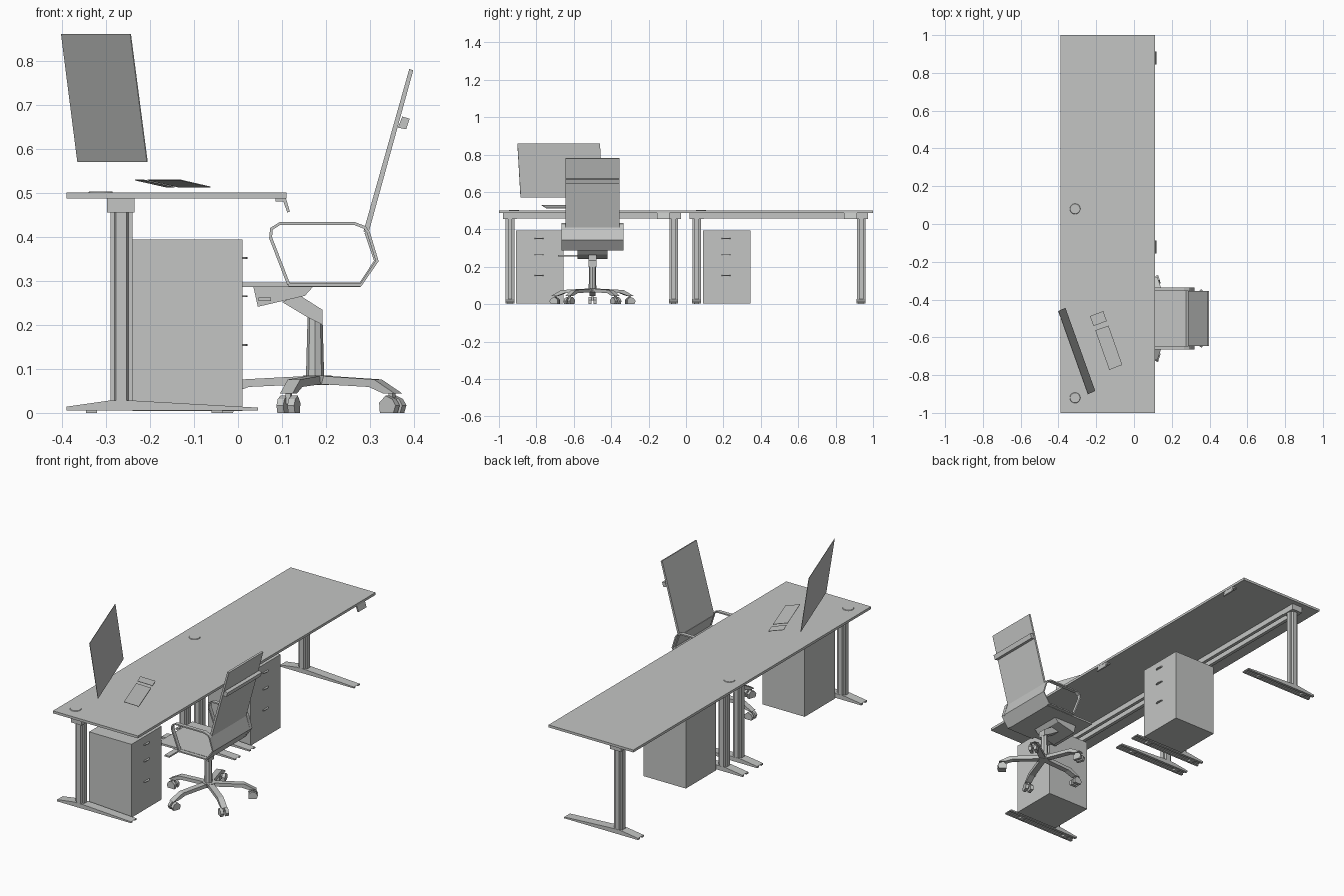
import bpy, bmesh, math
from mathutils import Vector, Matrix

cube = bpy.data.objects.get("Cube")
if cube:
    bpy.data.objects.remove(cube, do_unlink=True)

# Single flat colour
GREY = (0.55, 0.56, 0.55, 1.0)
grey = bpy.data.materials.new("light_grey")
grey.use_nodes = True
grey.diffuse_color = GREY
grey.node_tree.nodes["Principled BSDF"].inputs["Base Color"].default_value = GREY


def finish(name, bm):
    bmesh.ops.recalc_face_normals(bm, faces=bm.faces)
    mesh = bpy.data.meshes.new(name)
    bm.to_mesh(mesh)
    bm.free()
    mesh.materials.append(grey)
    ob = bpy.data.objects.new(name, mesh)
    bpy.context.collection.objects.link(ob)
    return ob


def prism(name, points, offset):
    """Extrude a flat polygon along an offset."""
    bm = bmesh.new()
    face = bm.faces.new([bm.verts.new(p) for p in points])
    new = bmesh.ops.extrude_face_region(bm, geom=[face], use_keep_orig=True)["geom"]
    bmesh.ops.translate(bm, vec=offset,
                        verts=[g for g in new if isinstance(g, bmesh.types.BMVert)])
    return finish(name, bm)


def box(name, x, y, z):
    pts = [(x[0], y[0], z[0]), (x[1], y[0], z[0]), (x[1], y[1], z[0]), (x[0], y[1], z[0])]
    return prism(name, pts, (0, 0, z[1] - z[0]))


def side(name, profile, y0, y1):
    """Side profile in x, z stretched from y0 to y1."""
    return prism(name, [(x, y0, z) for x, z in profile], (0, y1 - y0, 0))


def ribbon(name, path, thick, y0, y1):
    """Bent sheet following an x, z path."""
    pts = [Vector(p) for p in path]
    left, right = [], []
    for i, p in enumerate(pts):
        d = (pts[min(i + 1, len(pts) - 1)] - pts[max(i - 1, 0)]).normalized()
        n = Vector((-d.y, d.x)) * thick / 2
        left.append(p + n)
        right.append(p - n)
    bm = bmesh.new()
    rows = [[bm.verts.new((q.x, y, q.y)) for q in line]
            for line, y in ((left, y0), (left, y1), (right, y1), (right, y0))]
    for i in range(len(pts) - 1):
        for a, b in zip(rows, rows[1:] + rows[:1]):
            bm.faces.new((a[i], a[i + 1], b[i + 1], b[i]))
    for i in (0, -1):
        bm.faces.new([r[i] for r in rows])
    return finish(name, bm)


# Worktop and cable grommets
box("worktop", (-0.39, 0.11), (-1, 1), (0.487, 0.50))
for y in (-0.92, 0.08):
    bm = bmesh.new()
    bmesh.ops.create_cone(bm, cap_ends=True, segments=20, radius1=0.028, radius2=0.026,
                          depth=0.003, matrix=Matrix.Translation((-0.312, y, 0.5015)))
    finish("cable_grommet", bm)

# Height control paddles under the front edge
for y in (-0.155, 0.845):
    side("control_paddle", [(0.085, 0.487), (0.109, 0.487), (0.118, 0.457),
                            (0.112, 0.455), (0.103, 0.480), (0.085, 0.480)], y, y + 0.068)

# Legs: grooved column, head bracket, channelled foot and pads
COLUMN = [(-0.025, -0.012), (-0.016, -0.012), (-0.012, -0.023), (0.012, -0.023),
          (0.016, -0.012), (0.025, -0.012)]
COLUMN += [(-x, -y) for x, y in COLUMN]
FOOT_TOP = [(0.045, 0.012), (-0.238, 0.028), (-0.292, 0.028), (-0.39, 0.014)]
LEGS = (-0.941, -0.066, 0.057, 0.936)
for y in LEGS:
    prism("leg_column", [(-0.265 + a, y + b, 0.02) for a, b in COLUMN], (0, 0, 0.435))
    box("leg_bracket", (-0.298, -0.235), (y - 0.038, y + 0.038), (0.455, 0.487))
    for s in (-1, 1):
        side("foot_side", [(-0.39, 0.005), (0.045, 0.005)] + FOOT_TOP, y + s * 0.010, y + s * 0.024)
    side("foot_cover", [(-0.385, 0.011), (0.04, 0.010)] + FOOT_TOP, y - 0.010, y + 0.010)
    for x in (-0.345, -0.06):
        box("foot_pad", (x, x + 0.025), (y - 0.013, y + 0.013), (0, 0.011))

# Twin rails under each half of the worktop
for y0, y1 in (LEGS[:2], LEGS[2:]):
    for x in (-0.298, -0.253):
        box("under_rail", (x, x + 0.018), (y0, y1), (0.458, 0.487))

# Drawer units with three handles each
for y in (-0.91, 0.09):
    box("drawer_unit", (-0.24, 0.01), (y, y + 0.254), (0.004, 0.394))
    for z in (0.352, 0.265, 0.154):
        c = y + 0.124
        prism("drawer_handle", [(0.009, c - 0.025, z - 0.002), (0.018, c - 0.018, z - 0.002),
                                (0.022, c, z - 0.002), (0.018, c + 0.018, z - 0.002),
                                (0.009, c + 0.025, z - 0.002)], (0, 0, 0.004))

# Screen, keyboard and mouse pad as thin tilted plates
prism("screen", [(-0.365, -0.445, 0.57), (-0.207, -0.885, 0.57),
                 (-0.245, -0.902, 0.86), (-0.402, -0.461, 0.86)], (0.002, 0.001, 0))
prism("keyboard", [(-0.205, -0.563, 0.53), (-0.135, -0.538, 0.514),
                   (-0.062, -0.746, 0.514), (-0.131, -0.772, 0.53)], (0, 0, -0.002))
prism("mouse_pad", [(-0.234, -0.488, 0.53), (-0.163, -0.461, 0.514),
                    (-0.144, -0.514, 0.514), (-0.214, -0.540, 0.53)], (0, 0, -0.002))

# Chair shell: seat, lumbar bend, tall back and head bar
CY = -0.50
ribbon("chair_seat_and_lumbar", [(-0.02, 0.291), (0.277, 0.291), (0.314, 0.345), (0.292, 0.41)],
       0.010, CY - 0.145, CY + 0.145)
side("chair_back", [(0.285, 0.412), (0.296, 0.407), (0.398, 0.778), (0.389, 0.781)],
     CY - 0.145, CY + 0.145)
side("head_bar", [(0.363, 0.648), (0.382, 0.644), (0.390, 0.668), (0.373, 0.673)],
     CY - 0.145, CY + 0.145)

# Armrest loops
for s in (-1, 1):
    ribbon("armrest", [(0.115, 0.292), (0.074, 0.398), (0.076, 0.418), (0.095, 0.430),
                       (0.265, 0.430), (0.288, 0.421), (0.296, 0.410), (0.316, 0.345),
                       (0.279, 0.291), (0.115, 0.291)], 0.007, CY + s * 0.145, CY + s * 0.165)

# Tilt mechanism, lever, neck and gas column
side("tilt_mechanism", [(0.035, 0.286), (0.045, 0.241), (0.152, 0.266), (0.170, 0.286)],
     CY - 0.08, CY + 0.08)
box("tilt_lever", (0.047, 0.075), (CY - 0.185, CY - 0.07), (0.254, 0.262))
side("chair_neck", [(0.100, 0.252), (0.140, 0.267), (0.192, 0.234), (0.192, 0.200), (0.158, 0.217)],
     CY - 0.022, CY + 0.022)
bm = bmesh.new()
bmesh.ops.create_cone(bm, cap_ends=True, segments=8, radius1=0.021, radius2=0.017,
                      depth=0.147, matrix=Matrix.Translation((0.175, CY, 0.1435)))
finish("gas_column", bm)
bm = bmesh.new()
bmesh.ops.create_cone(bm, cap_ends=True, segments=10, radius1=0.028, radius2=0.034,
                      depth=0.022, matrix=Matrix.Translation((0.18, CY, 0.074)))
finish("base_hub", bm)

# Five base arms with casters
ARM = [(0.0, 0.066), (0.0, 0.085), (0.17, 0.076), (0.228, 0.044), (0.196, 0.044), (0.155, 0.059)]
WHEEL = [(0.191, 0.003), (0.189, 0.026), (0.207, 0.042), (0.226, 0.034), (0.235, 0.020), (0.229, 0.003)]
for k in range(5):
    place = Matrix.Translation((0.18, CY, 0)) @ Matrix.Rotation(math.pi + k * math.tau / 5, 4, 'Z')
    parts = [side("base_arm", ARM, -0.015, 0.015), side("caster_stem", [
        (0.205, 0.02), (0.205, 0.05), (0.215, 0.05), (0.215, 0.02)], -0.006, 0.006)]
    for s in (-1, 1):
        parts.append(side("caster_wheel", [(x, z - 0.003) for x, z in WHEEL], s * 0.005, s * 0.021))
    for p in parts:
        p.data.transform(place)
